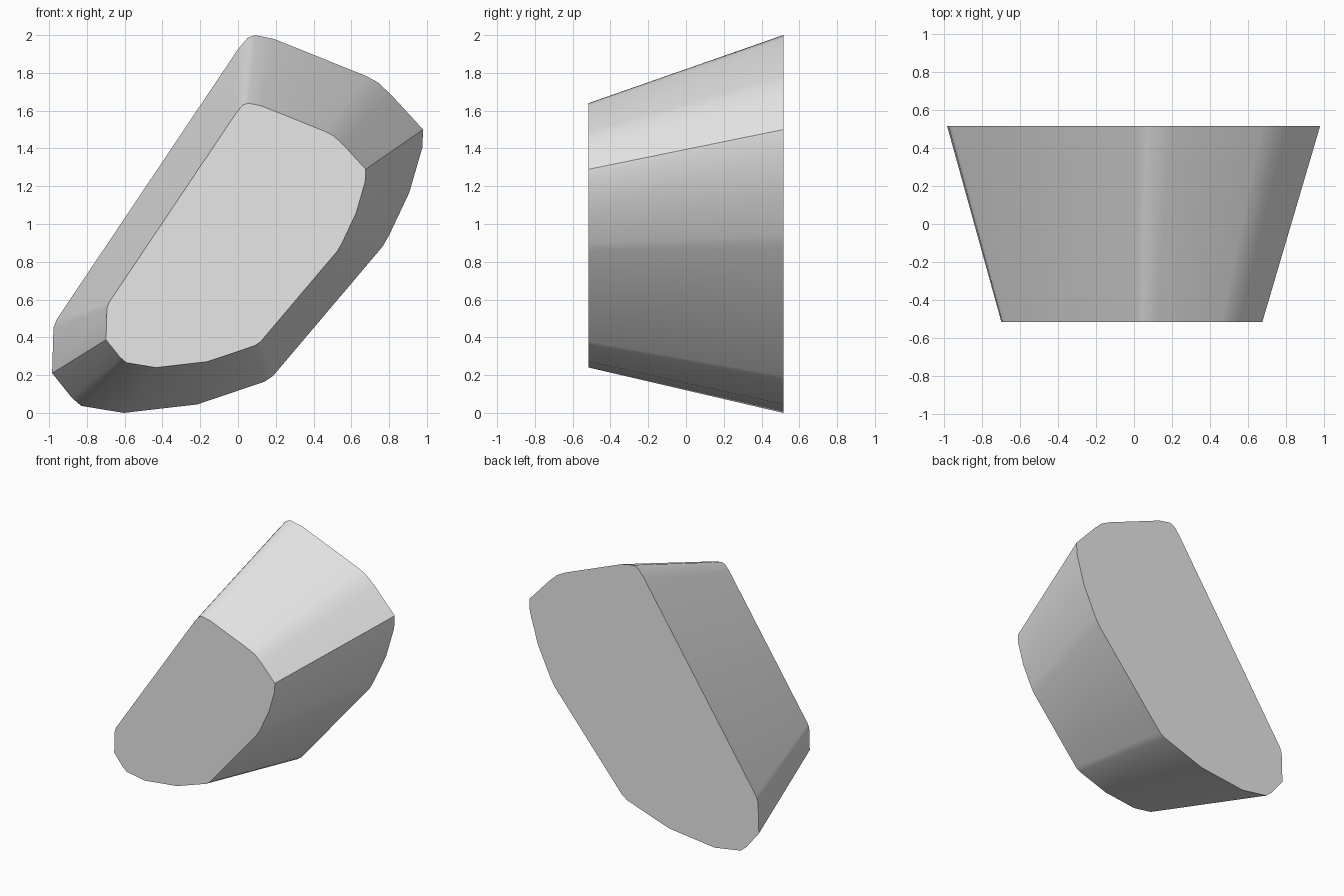
import bpy, bmesh

if "Cube" in bpy.data.objects:
    bpy.data.objects.remove(bpy.data.objects["Cube"])

# Outline of the large rear face (x, z)
OUTLINE = [
    (0.09, 2.0), (0.05, 1.985), (0.0, 1.925), (-0.96, 0.495), (-0.977, 0.45),
    (-0.984, 0.21), (-0.88, 0.08), (-0.83, 0.037), (-0.605, 0.0), (-0.215, 0.045),
    (0.14, 0.165), (0.185, 0.195), (0.765, 0.88), (0.80, 0.94), (0.907, 1.167),
    (0.976, 1.405), (0.98, 1.5), (0.81, 1.685), (0.74, 1.75), (0.675, 1.785),
    (0.19, 1.98),
]
HALF_DEPTH = 0.515
TAPER = 0.70            # front face size relative to the rear
SHIFT = (-0.01, 0.24)   # front face offset in x and z

grey = bpy.data.materials.new("grey")
grey.diffuse_color = (0.8, 0.8, 0.8, 1)
grey.use_nodes = True
grey.node_tree.nodes["Principled BSDF"].inputs["Base Color"].default_value = grey.diffuse_color

# Tapered block: small face at the front, large face at the back
bm = bmesh.new()
back = [bm.verts.new((x, HALF_DEPTH, z)) for x, z in OUTLINE]
front = [bm.verts.new((x * TAPER + SHIFT[0], -HALF_DEPTH, z * TAPER + SHIFT[1]))
         for x, z in OUTLINE]
bm.faces.new(front)
bm.faces.new(back[::-1])
n = len(OUTLINE)
for i in range(n):
    j = (i + 1) % n
    bm.faces.new((front[i], back[i], back[j], front[j]))
bmesh.ops.recalc_face_normals(bm, faces=bm.faces)

mesh = bpy.data.meshes.new("tapered_block")
bm.to_mesh(mesh)
bm.free()
mesh.materials.append(grey)
block = bpy.data.objects.new("tapered_block", mesh)
bpy.context.collection.objects.link(block)

# Smooth the rounded sides, keep the rims sharp
bpy.context.view_layer.objects.active = block
block.select_set(True)
bpy.ops.object.shade_smooth_by_angle(angle=0.6)
